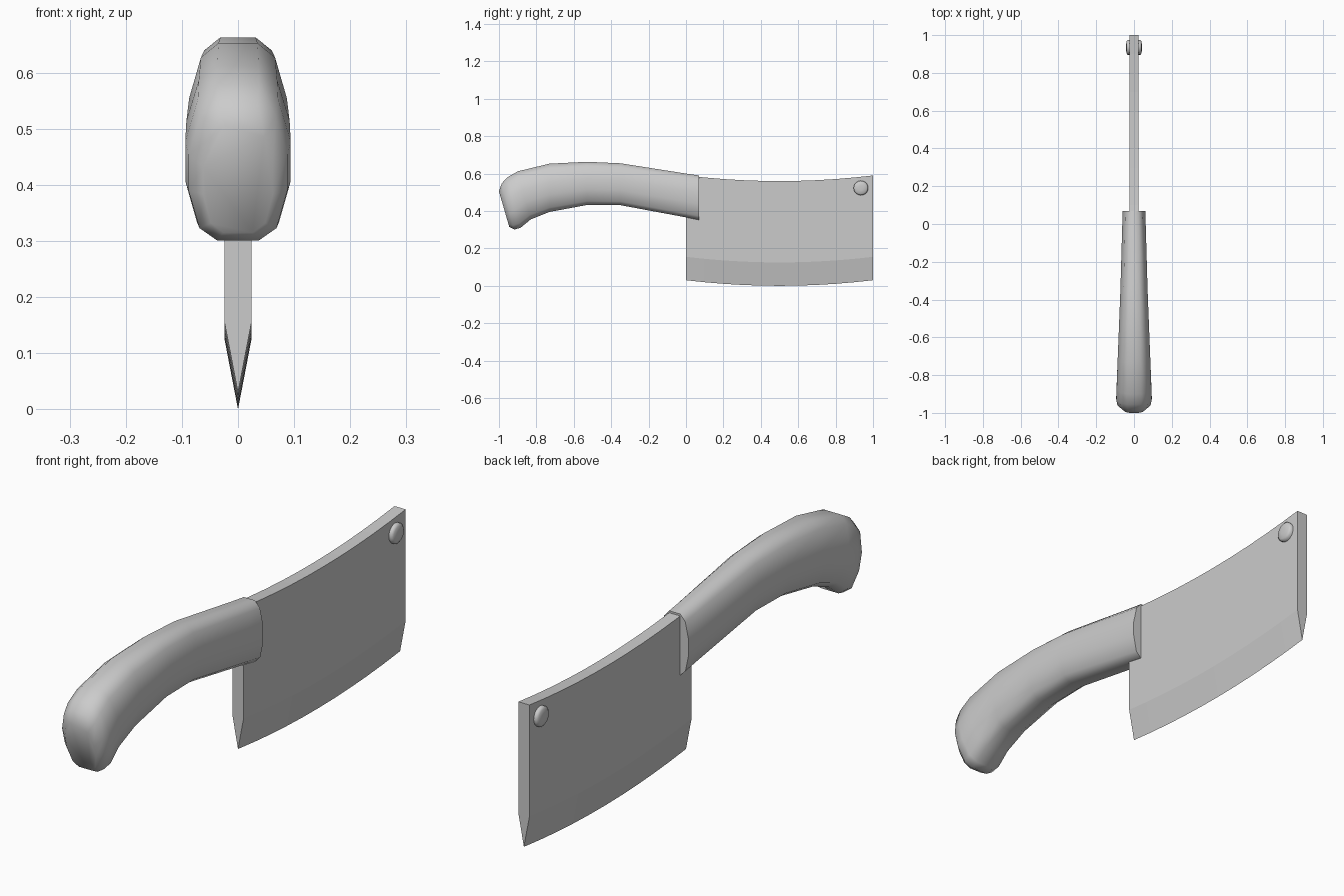
import bpy, bmesh, math

if "Cube" in bpy.data.objects:
    bpy.data.objects.remove(bpy.data.objects["Cube"])


def loft(name, rings, cap_start=True, cap_end=True, smooth=None):
    """Skin a list of closed cross-sections and cap the ends."""
    bm = bmesh.new()
    rows = [[bm.verts.new(p) for p in ring] for ring in rings]
    for a, b in zip(rows, rows[1:]):
        n = len(a)
        for i in range(n):
            j = (i + 1) % n
            bm.faces.new((a[i], a[j], b[j], b[i]))
    if cap_start:
        bm.faces.new(rows[0])
    if cap_end:
        bm.faces.new(rows[-1])
    bmesh.ops.recalc_face_normals(bm, faces=bm.faces[:])
    mesh = bpy.data.meshes.new(name)
    bm.to_mesh(mesh)
    bm.free()
    ob = bpy.data.objects.new(name, mesh)
    bpy.context.collection.objects.link(ob)
    if smooth:
        bpy.ops.object.select_all(action='DESELECT')
        ob.select_set(True)
        bpy.context.view_layer.objects.active = ob
        bpy.ops.object.shade_smooth_by_angle(angle=math.radians(smooth))
    return ob


# Blade: dished spine, bowed cutting edge, ground bevel
T = 0.024
blade = []
for i in range(11):
    y = i / 10
    k = (2 * y - 1) ** 2
    spine = 0.56 + 0.03 * k
    bevel = 0.125 + 0.03 * k
    edge = 0.03 * k
    blade.append([(-T, y, spine), (-T, y, bevel), (0, y, edge),
                  (T, y, bevel), (T, y, spine)])
loft("blade", blade)

# Handle: top (y, z), bottom (y, z), half width at each station
stations = [
    (0.07, 0.590, 0.07, 0.352, 0.060),
    (0.00, 0.600, 0.00, 0.366, 0.062),
    (-0.35, 0.655, -0.35, 0.431, 0.072),
    (-0.53, 0.663, -0.53, 0.432, 0.079),
    (-0.73, 0.653, -0.73, 0.395, 0.087),
    (-0.90, 0.612, -0.83, 0.355, 0.092),
    (-0.955, 0.580, -0.885, 0.310, 0.094),
    (-0.985, 0.548, -0.918, 0.301, 0.088),
    (-1.00, 0.505, -0.945, 0.315, 0.062),
]
half = [(0.40, 1.0), (0.76, 0.90), (1.0, 0.62),
        (1.0, 0.36), (0.78, 0.09), (0.42, 0.0)]
section = half + [(-u, t) for u, t in reversed(half)]
handle = [[(u * w, yb + (yt - yb) * t, zb + (zt - zb) * t) for u, t in section]
          for yt, zt, yb, zb, w in stations]
loft("handle", handle, smooth=50)

# Domed stud on each side of the blade tip
N = 20
for side, label in ((-1, "left"), (1, "right")):
    rings = []
    for x, r in ((0.02, 0.039), (0.034, 0.039), (0.040, 0.031), (0.042, 0.012)):
        rings.append([(side * x, 0.935 + r * math.cos(2 * math.pi * i / N),
                       0.523 + r * math.sin(2 * math.pi * i / N)) for i in range(N)])
    loft("stud_" + label, rings, smooth=60)
